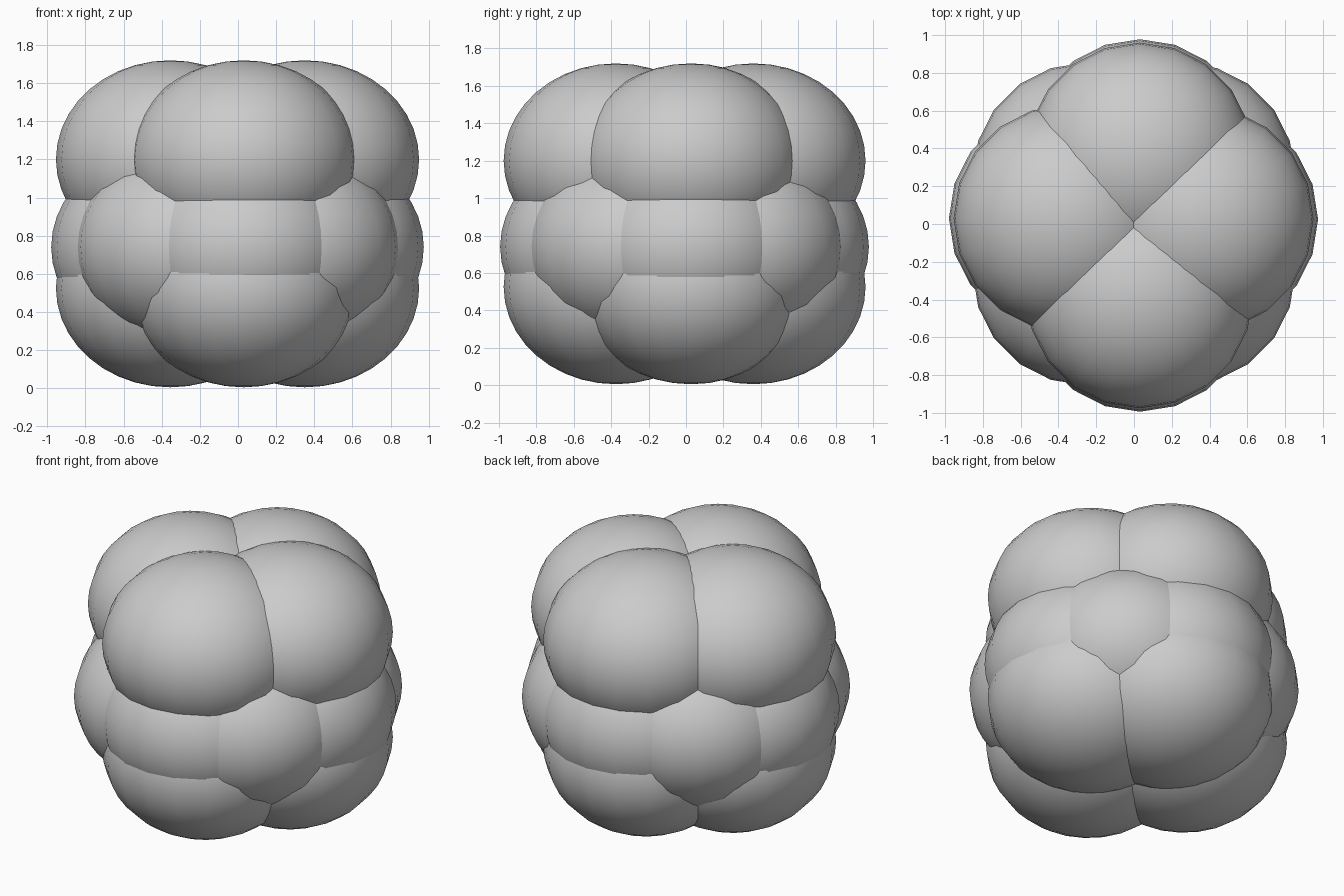
import bpy
from math import sin, cos, pi

if "Cube" in bpy.data.objects:
    bpy.data.objects.remove(bpy.data.objects["Cube"])

RADIUS, HEIGHT = 0.6, 0.52


def lobe(name, x, y, z):
    # one slightly flattened smooth ball
    bpy.ops.mesh.primitive_uv_sphere_add(segments=20, ring_count=20, radius=1, location=(x, y, z))
    ob = bpy.context.object
    ob.name = name
    ob.scale = (RADIUS, RADIUS, HEIGHT)
    bpy.ops.object.transform_apply(location=False, rotation=False, scale=True)
    bpy.ops.object.shade_smooth()


# slightly uneven four-lobed cross used on every level
CROSS = {"right": (0.35, 0.025), "back": (0.03, 0.36),
         "left": (-0.355, 0.03), "front": (0.03, -0.375)}

# top and bottom layers
for level, z in (("top", 1.20), ("bottom", 0.525)):
    for side, (x, y) in CROSS.items():
        lobe(f"{level}_lobe_{side}", x, y, z)

# middle layer: a slightly wider cross
for side, (x, y) in CROSS.items():
    lobe(f"middle_lobe_{side}", x * 1.07, y * 1.05 if abs(y) > 0.1 else y, 0.74)

# middle layer: diagonal lobes filling the gaps
for i in range(4):
    a = pi / 4 + i * pi / 2
    lobe(f"middle_lobe_diagonal_{i + 1}", 0.36 * cos(a), 0.36 * sin(a), 0.74)
